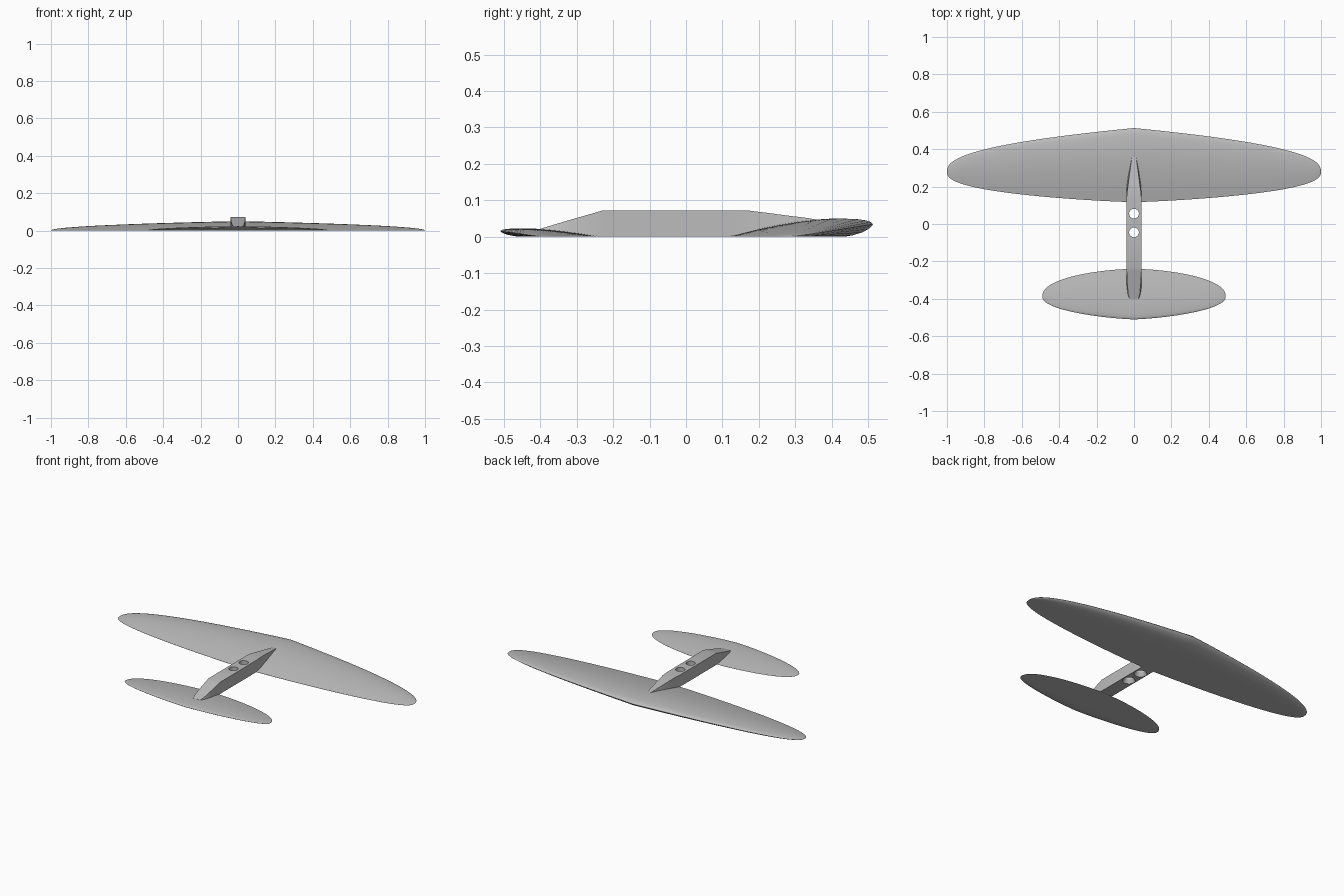
import bpy
import bmesh
import math

cube = bpy.data.objects.get("Cube")
if cube:
    bpy.data.objects.remove(cube, do_unlink=True)

grey = bpy.data.materials.new("plain_grey")
grey.use_nodes = True
grey.diffuse_color = (0.5, 0.5, 0.5, 1)
grey.node_tree.nodes["Principled BSDF"].inputs["Base Color"].default_value = (0.5, 0.5, 0.5, 1)


def loft(name, rings):
    """Skin a list of closed rings, capping both ends."""
    bm = bmesh.new()
    loops = [[bm.verts.new(p) for p in ring] for ring in rings]
    n = len(loops[0])
    for a, b in zip(loops, loops[1:]):
        for i in range(n):
            j = (i + 1) % n
            bm.faces.new((a[i], a[j], b[j], b[i]))
    bm.faces.new(loops[0])
    bm.faces.new(loops[-1])
    bmesh.ops.recalc_face_normals(bm, faces=bm.faces)
    mesh = bpy.data.meshes.new(name)
    bm.to_mesh(mesh)
    bm.free()
    mesh.materials.append(grey)
    obj = bpy.data.objects.new(name, mesh)
    bpy.context.collection.objects.link(obj)
    return obj


def smooth(obj, angle):
    bpy.ops.object.select_all(action='DESELECT')
    obj.select_set(True)
    bpy.context.view_layer.objects.active = obj
    bpy.ops.object.shade_smooth_by_angle(angle=math.radians(angle))


# Flat-bottomed foil section: (chord fraction from the blunt edge, height fraction)
SECTION = [(0, .68), (.015, .81), (.05, .9), (.1, .96), (.18, .99), (.28, 1),
           (.4, .94), (.52, .83), (.65, .66), (.8, .42), (.9, .22), (1, .02),
           (1, 0), (.7, 0), (.4, 0), (.2, 0), (.14, .08), (.08, .22),
           (.035, .4), (.01, .56)]


def foil(name, span, tip_y, blunt, sharp, thick):
    """Wing from two edge curves given as (depth, inner power, outer power)."""
    def edge(curve, t):
        depth, a, b = curve
        return depth * (1 - abs(t) ** a) ** b

    steps = 36
    rings = []
    for k in range(-steps, steps + 1):
        # stations crowd together toward the rounded tips
        t = 0.9997 * math.sin(k / steps * math.pi / 2)
        lead, trail = tip_y + edge(blunt, t), tip_y + edge(sharp, t)
        ratio = (lead - trail) / (blunt[0] - sharp[0])
        height = thick * ratio ** 1.2
        rings.append([(t * span, lead + (trail - lead) * u, height * h)
                      for u, h in SECTION])
    obj = loft(name, rings)
    smooth(obj, 40)


foil("front_wing", 1.0, 0.28, (0.233, 1, 0.42), (-0.163, 1.3, 0.4), 0.05)
foil("rear_stabilizer", 0.49, -0.387, (-0.123, 1.4, 0.46), (0.147, 1.7, 0.45), 0.023)

# Fuselage stations: y, half width at top, half width at bottom, bottom, top
STATIONS = [(-.40, .024, .034, .006, .022), (-.37, .031, .039, .006, .031),
            (-.32, .036, .041, .006, .046), (-.25, .039, .041, .002, .066),
            (-.23, .041, .041, 0, .072), (.04, .041, .041, 0, .072),
            (.13, .040, .041, 0, .072), (.17, .037, .041, .004, .072),
            (.22, .030, .038, .006, .066), (.28, .022, .032, .006, .058),
            (.33, .015, .024, .006, .052), (.365, .010, .017, .006, .046)]
fuselage = loft("fuselage", [[(-b, y, lo), (b, y, lo), (t, y, hi), (-t, y, hi)]
                             for y, t, b, lo, hi in STATIONS])


# Two bolt holes, countersunk from below
def hole_ring(y, r, z, n=32):
    return [(r * math.cos(i * math.tau / n), y + r * math.sin(i * math.tau / n), z)
            for i in range(n)]


for y in (0.055, -0.045):
    cutter = loft("hole_cutter", [hole_ring(y, r, z) for r, z in
                                  ((.036, -.01), (.036, .004), (.026, .022), (.026, .1))])
    cutter.hide_render = True
    mod = fuselage.modifiers.new("bolt_hole", 'BOOLEAN')
    mod.operation = 'DIFFERENCE'
    mod.solver = 'EXACT'
    mod.object = cutter
    bpy.ops.object.select_all(action='DESELECT')
    bpy.context.view_layer.objects.active = fuselage
    fuselage.select_set(True)
    bpy.ops.object.modifier_apply(modifier=mod.name)
    bpy.data.objects.remove(cutter, do_unlink=True)
smooth(fuselage, 25)
